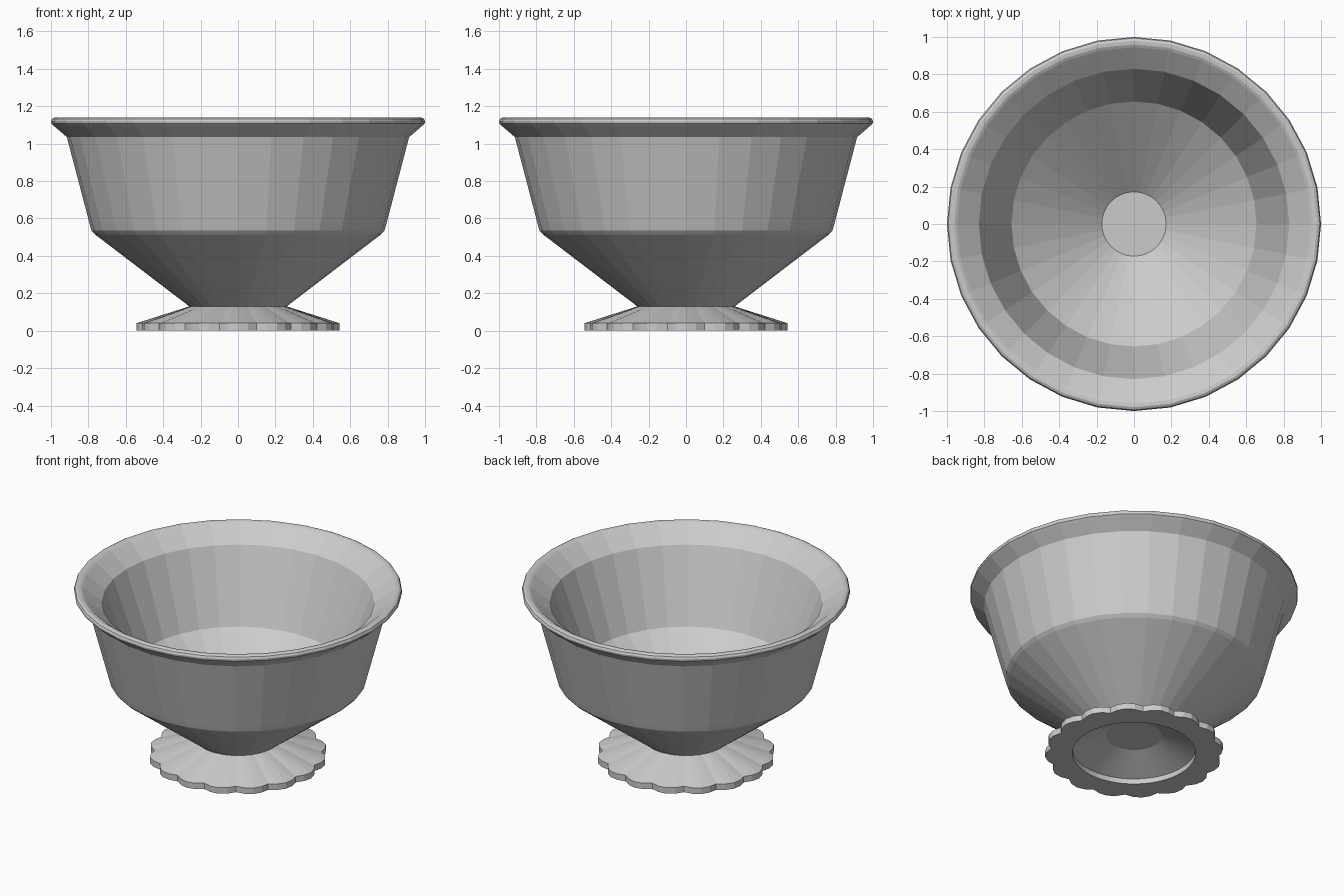
import bpy, bmesh, math

if "Cube" in bpy.data.objects:
    bpy.data.objects.remove(bpy.data.objects["Cube"])


def lathe(name, profile, sides, scallop=lambda a: 0.0, cap_start=False, cap_end=False):
    """Revolve (radius, z, scallop weight) points around z, flat shaded."""
    bm = bmesh.new()
    rings = []
    for r, z, w in profile:
        ring = []
        for i in range(sides):
            a = 2 * math.pi * i / sides
            rr = r - w * scallop(a)
            ring.append(bm.verts.new((rr * math.cos(a), rr * math.sin(a), z)))
        rings.append(ring)
    for lo, hi in zip(rings, rings[1:]):
        for i in range(sides):
            j = (i + 1) % sides
            bm.faces.new((lo[i], lo[j], hi[j], hi[i]))
    if cap_start:
        bm.faces.new(rings[0][::-1])
    if cap_end:
        bm.faces.new(rings[-1])
    mesh = bpy.data.meshes.new(name)
    bm.to_mesh(mesh)
    bm.free()
    obj = bpy.data.objects.new(name, mesh)
    bpy.context.collection.objects.link(obj)
    return obj


# Bowl: outside from the neck up, over the rounded rim, down to the inner floor
bowl_profile = [
    (0.26, 0.13), (0.765, 0.515), (0.783, 0.535), (0.793, 0.57),
    (0.915, 1.035), (0.985, 1.095), (0.998, 1.107), (1.0, 1.12),
    (0.994, 1.133), (0.98, 1.14), (0.96, 1.138), (0.945, 1.13),
    (0.83, 1.04), (0.655, 0.57), (0.172, 0.20),
]
lathe("bowl", [(r, z, 0) for r, z in bowl_profile], 32, cap_end=True)

# Foot: hollow underside, scalloped edge with 16 lobes, sloping up to the neck
foot_profile = [
    (0.17, 0.12, 0), (0.375, 0.035, 0), (0.375, 0.0, 0),
    (0.543, 0.0, 1), (0.543, 0.04, 1), (0.26, 0.13, 0),
]
lathe("foot", foot_profile[::1], 64,
      scallop=lambda a: 0.035 * (1 - abs(math.cos(8 * a))), cap_start=True)
